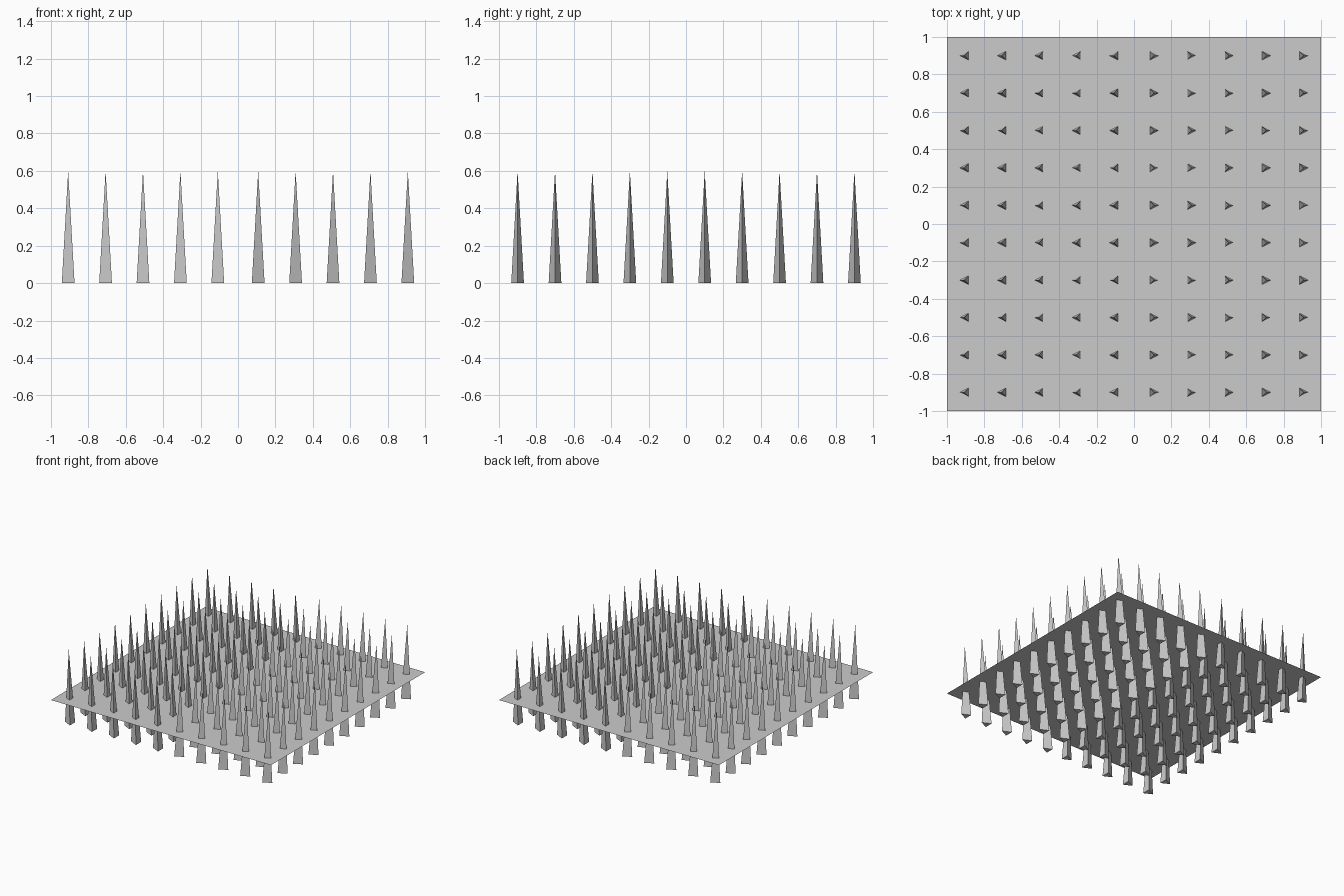
import bpy, bmesh

if "Cube" in bpy.data.objects:
    bpy.data.objects.remove(bpy.data.objects["Cube"])

SHEET_Z = 0.2
SPIKE_H = 0.6
HALF = 0.034    # half width of a spike's triangular base


def make_object(name, bm):
    bmesh.ops.recalc_face_normals(bm, faces=bm.faces)
    mesh = bpy.data.meshes.new(name)
    bm.to_mesh(mesh)
    bm.free()
    obj = bpy.data.objects.new(name, mesh)
    bpy.context.collection.objects.link(obj)
    return obj


# thin square sheet
bm = bmesh.new()
bmesh.ops.create_grid(bm, x_segments=1, y_segments=1, size=1.0)
bmesh.ops.translate(bm, verts=bm.verts, vec=(0, 0, SHEET_Z))
make_object("sheet", bm)

# one three-sided spike pushed through the sheet, pointing outward in x
cx, cy = 0.108, -0.9
bm = bmesh.new()
base = [bm.verts.new((cx + dx * HALF, cy + dy * HALF, 0))
        for dx, dy in ((1, 0), (-1, 1), (-1, -1))]
tip = bm.verts.new((cx, cy, SPIKE_H))
bm.faces.new(base)
for i in range(3):
    bm.faces.new((base[i], base[(i + 1) % 3], tip))
spikes = make_object("spikes", bm)

# five columns, ten rows, mirrored to the other half
for name, count, offset in (("columns", 5, (0.2, 0, 0)), ("rows", 10, (0, 0.2, 0))):
    arr = spikes.modifiers.new(name, 'ARRAY')
    arr.count = count
    arr.use_relative_offset = False
    arr.use_constant_offset = True
    arr.constant_offset_displace = offset
mir = spikes.modifiers.new("other_half", 'MIRROR')
mir.use_axis = (True, False, False)
